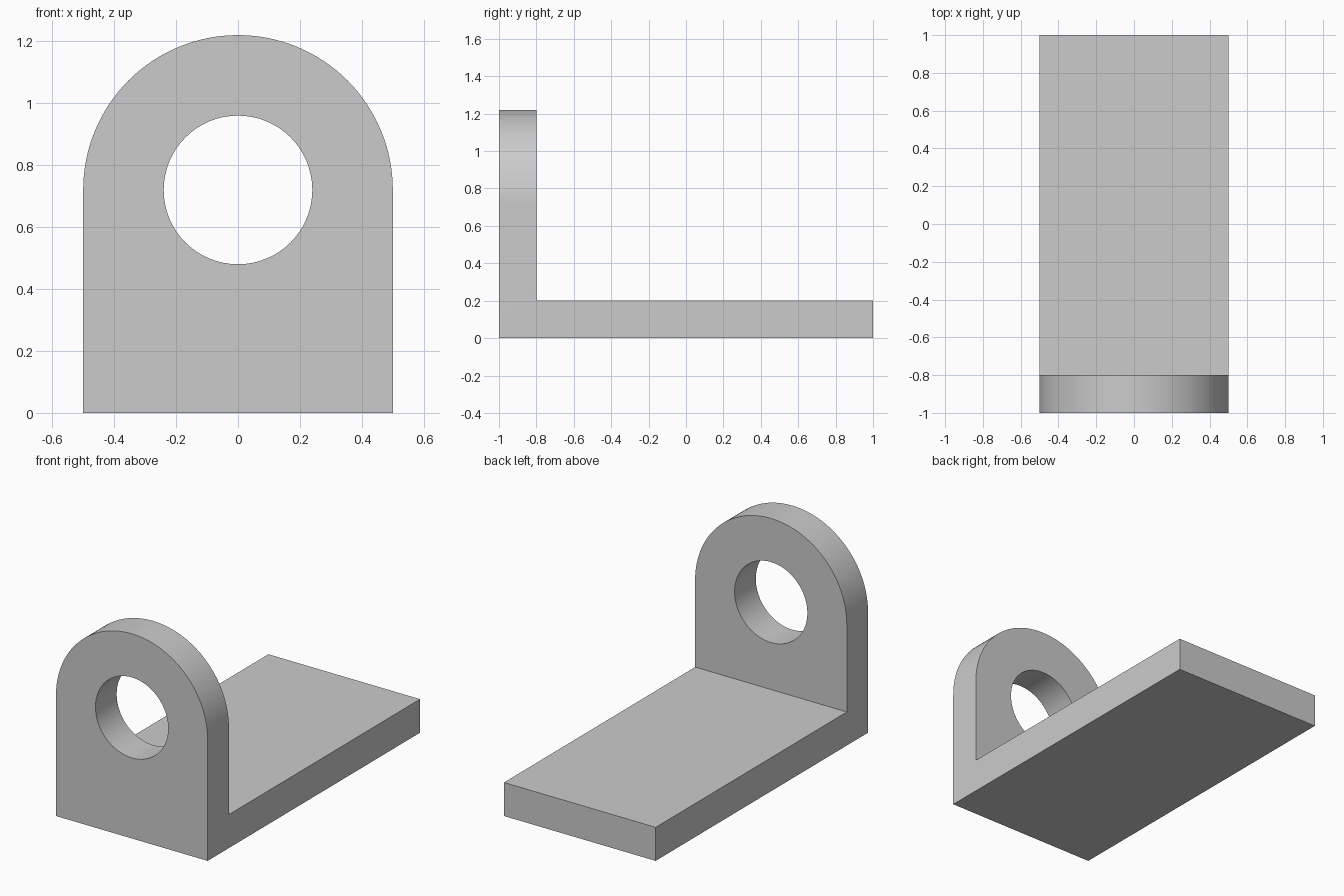
import bpy
import bmesh
import math

cube = bpy.data.objects.get("Cube")
if cube:
    bpy.data.objects.remove(cube, do_unlink=True)

HALF_WIDTH, THICKNESS, AXIS_Z, HOLE_RADIUS = 0.5, 0.2, 0.72, 0.24
FRONT, BACK = -1.0, 1.0
ARC_STEPS = 64

grey = bpy.data.materials.new("light grey")
grey.use_nodes = True
colour = (0.6, 0.6, 0.6, 1)
grey.diffuse_color = colour
grey.node_tree.nodes["Principled BSDF"].inputs["Base Color"].default_value = colour


def extrude_back(bm, face, distance):
    """Extrude a face along y and return its new end face."""
    result = bmesh.ops.extrude_face_region(bm, geom=[face])["geom"]
    verts = [g for g in result if isinstance(g, bmesh.types.BMVert)]
    bmesh.ops.translate(bm, vec=(0, distance, 0), verts=verts)
    return next(g for g in result if isinstance(g, bmesh.types.BMFace))


def make_object(name, bm):
    bmesh.ops.recalc_face_normals(bm, faces=bm.faces)
    mesh = bpy.data.meshes.new(name)
    bm.to_mesh(mesh)
    bm.free()
    mesh.materials.append(grey)
    obj = bpy.data.objects.new(name, mesh)
    bpy.context.collection.objects.link(obj)
    return obj


# Round-topped upright, drawn as an outline and thickened
bm = bmesh.new()
arc = [math.pi * i / ARC_STEPS for i in range(ARC_STEPS + 1)]
outline = [(-HALF_WIDTH, THICKNESS), (-HALF_WIDTH, 0), (HALF_WIDTH, 0), (HALF_WIDTH, THICKNESS)]
outline += [(HALF_WIDTH * math.cos(a), AXIS_Z + HALF_WIDTH * math.sin(a)) for a in arc]
front = bm.faces.new([bm.verts.new((x, FRONT, z)) for x, z in outline])
bmesh.ops.duplicate(bm, geom=[front])
bm.faces.ensure_lookup_table()
back = extrude_back(bm, bm.faces[1], THICKNESS)
bmesh.ops.remove_doubles(bm, verts=bm.verts, dist=0.0001)

# Foot plate, pulled out of the lower strip of the upright's back
corners = [v for v in back.verts if abs(v.co.z - THICKNESS) < 0.001]
bmesh.ops.connect_verts(bm, verts=corners)
strip = next(f for f in bm.faces
             if all(abs(v.co.y - FRONT - THICKNESS) < 0.001 and v.co.z < THICKNESS + 0.001
                    for v in f.verts))
extrude_back(bm, strip, BACK - FRONT - THICKNESS)
inner = [f for f in bm.faces
         if all(abs(v.co.y - FRONT - THICKNESS) < 0.001 and v.co.z < THICKNESS + 0.001
                for v in f.verts)]
bmesh.ops.delete(bm, geom=inner, context="FACES_ONLY")
bmesh.ops.dissolve_limit(bm, angle_limit=math.radians(0.5), verts=bm.verts, edges=bm.edges)
bracket = make_object("angle_bracket", bm)

# Round hole through the upright
bm = bmesh.new()
ring = [2 * math.pi * i / ARC_STEPS for i in range(ARC_STEPS)]
disc = bm.faces.new([bm.verts.new((HOLE_RADIUS * math.cos(a), FRONT - THICKNESS,
                                   AXIS_Z + HOLE_RADIUS * math.sin(a))) for a in ring])
bmesh.ops.duplicate(bm, geom=[disc])
bm.faces.ensure_lookup_table()
extrude_back(bm, bm.faces[1], 3 * THICKNESS)
bmesh.ops.remove_doubles(bm, verts=bm.verts, dist=0.0001)
cutter = make_object("hole_cutter", bm)
cutter.hide_render = True

cut = bracket.modifiers.new("hole", "BOOLEAN")
cut.operation = "DIFFERENCE"
cut.solver = "EXACT"
cut.object = cutter
bpy.ops.object.select_all(action="DESELECT")
bracket.select_set(True)
bpy.context.view_layer.objects.active = bracket
bpy.ops.object.modifier_apply(modifier=cut.name)
bpy.data.objects.remove(cutter, do_unlink=True)

bpy.ops.object.shade_smooth_by_angle(angle=math.radians(30))
